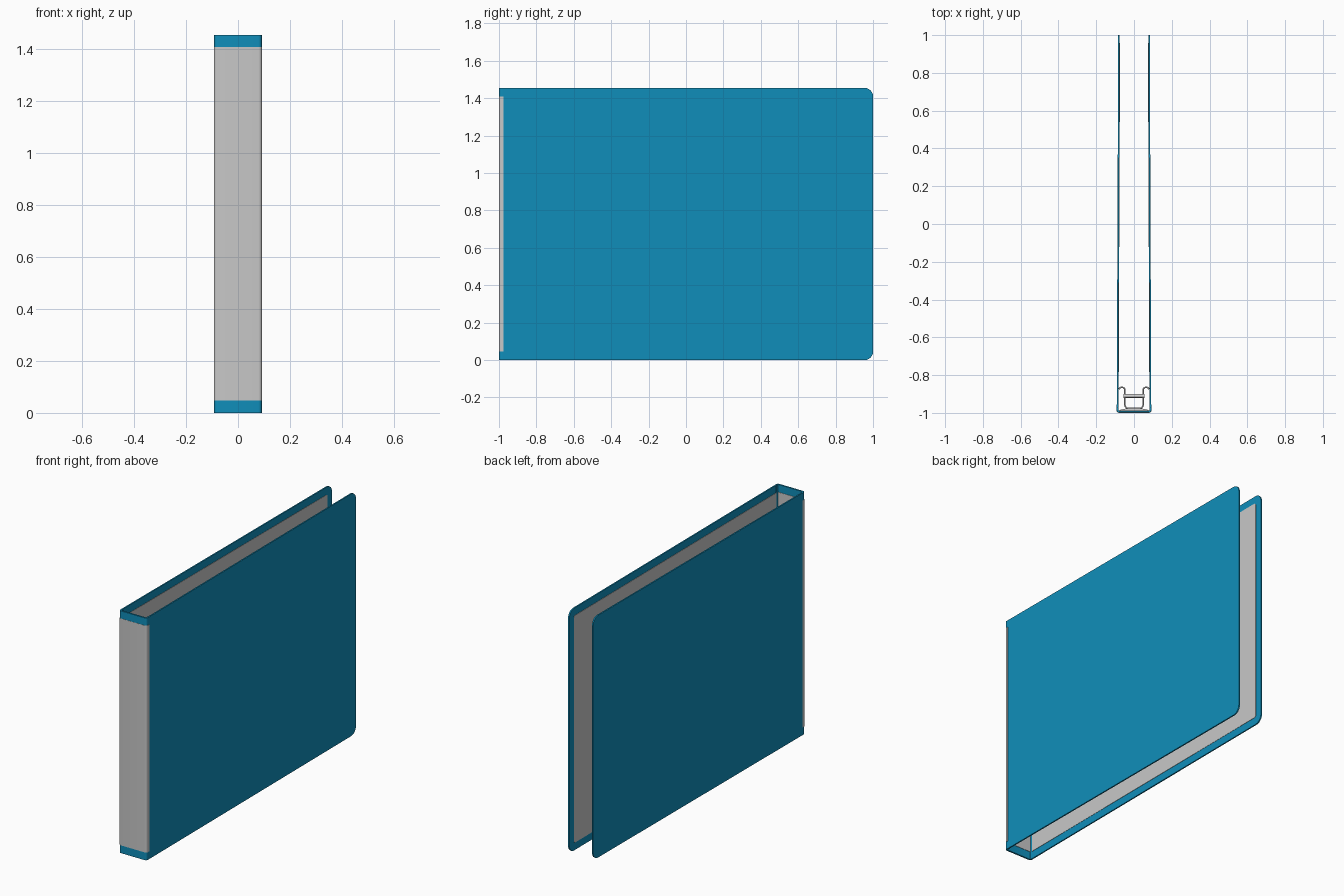
import bpy, bmesh, math

if "Cube" in bpy.data.objects:
    bpy.data.objects.remove(bpy.data.objects["Cube"])

H = 1.455          # binder height
FRONT, BACK = -1.0, 1.0


def material(name, rgb):
    m = bpy.data.materials.new(name)
    m.diffuse_color = (*rgb, 1)
    m.use_nodes = True
    m.node_tree.nodes["Principled BSDF"].inputs["Base Color"].default_value = m.diffuse_color
    return m


BLUE = material("blue_cover", (0.005, 0.27, 0.49))
GREY = material("light_grey_paper", (0.578, 0.578, 0.578))
METAL = material("pale_metal", (0.65, 0.65, 0.65))


def prism(name, loop, vec, mat, smooth=False):
    """Extrude a closed loop of 3D points along vec."""
    bm = bmesh.new()
    face = bm.faces.new([bm.verts.new(p) for p in loop])
    ext = bmesh.ops.extrude_face_region(bm, geom=[face])
    bmesh.ops.translate(bm, vec=vec, verts=[
        g for g in ext["geom"] if isinstance(g, bmesh.types.BMVert)])
    bmesh.ops.recalc_face_normals(bm, faces=bm.faces)
    me = bpy.data.meshes.new(name)
    bm.to_mesh(me)
    bm.free()
    ob = bpy.data.objects.new(name, me)
    bpy.context.collection.objects.link(ob)
    me.materials.append(mat)
    if smooth:
        bpy.context.view_layer.objects.active = ob
        ob.select_set(True)
        bpy.ops.object.shade_smooth_by_angle(angle=math.radians(35))
        ob.select_set(False)
    return ob


def arc(cx, cy, r, a0, a1, n=6):
    return [(cx + r * math.cos(math.radians(a0 + (a1 - a0) * i / n)),
             cy + r * math.sin(math.radians(a0 + (a1 - a0) * i / n)))
            for i in range(n + 1)]


def u_path(half, y0, r, y_end):
    """Open U-shaped plan with rounded front corners."""
    return ([(-half, y_end)] + arc(-half + r, y0 + r, r, 180, 270)
            + arc(half - r, y0 + r, r, 270, 360) + [(half, y_end)])


def wrap(name, outer, inner, z0, z1, mat):
    loop = [(x, y, z0) for x, y in outer + inner[::-1]]
    return prism(name, loop, (0, 0, z1 - z0), mat, True)


def panel(name, side, x0, thick, y0, y1, z0, z1, r, mat):
    """Upright sheet with rounded back corners, leaning inward to the back."""
    yz = ([(y0, z0)] + arc(y1 - r, z0 + r, r, -90, 0)
          + arc(y1 - r, z1 - r, r, 0, 90) + [(y0, z1)])
    loop = [(side * (x0 - 0.004 * (y + 1)), y, z) for y, z in yz]
    return prism(name, loop, (-side * thick, 0, 0), mat, True)


# Spine and the label wrapped round its front
wrap("spine", u_path(0.0915, FRONT + 0.001, 0.013, -0.975),
     u_path(0.0815, FRONT + 0.011, 0.004, -0.975), 0, H, BLUE)
wrap("spine_label", u_path(0.093, FRONT, 0.014, -0.975),
     u_path(0.0913, FRONT + 0.0012, 0.0128, -0.975), 0.047, 1.41, GREY)
prism("spine_lining", [(-0.081, -0.989, 0.047), (0.081, -0.989, 0.047),
                       (0.081, -0.987, 0.047), (-0.081, -0.987, 0.047)],
      (0, 0, 1.363), GREY)

# Covers with inner linings
for side, tag in ((-1, "left"), (1, "right")):
    panel(tag + "_cover", side, 0.0915, 0.008, -0.975, BACK, 0, H, 0.045, BLUE)
    panel(tag + "_lining", side, 0.0836, 0.002, -0.98, 0.957, 0.045, 1.41, 0.012, GREY)

# Ring mechanism: low arched base plate on the spine
top = [(-0.078 + 0.156 * i / 12, -0.985 + 0.012 * math.sin(math.pi * i / 12))
       for i in range(13)]
prism("ring_base_plate", [(x, y, 0.3) for x, y in top + [(0.078, -0.987), (-0.078, -0.987)]],
      (0, 0, 0.855), METAL, True)


def wire(name, pts, radius):
    cu = bpy.data.curves.new(name, "CURVE")
    cu.dimensions = "3D"
    cu.bevel_depth = radius
    cu.bevel_resolution = 2
    cu.use_fill_caps = True
    sp = cu.splines.new("POLY")
    sp.points.add(len(pts) - 1)
    for p, c in zip(sp.points, pts):
        p.co = (*c, 1)
    ob = bpy.data.objects.new(name, cu)
    bpy.context.collection.objects.link(ob)
    cu.materials.append(METAL)


# Hooked rings and their cross bars
half = ([(0.0, -0.976)] + arc(0.03, -0.958, 0.018, -90, 0)
        + arc(0.064, -0.88, 0.016, 180, 20, 8))
for i, z in enumerate((0.4, H / 2, H - 0.4)):
    ring = [(-x, y, z) for x, y in half[:0:-1]] + [(x, y, z) for x, y in half]
    wire(f"ring_{i + 1}", ring, 0.004)
    wire(f"cross_bar_{i + 1}", [(-0.055, -0.91, z), (0.055, -0.91, z)], 0.010)
